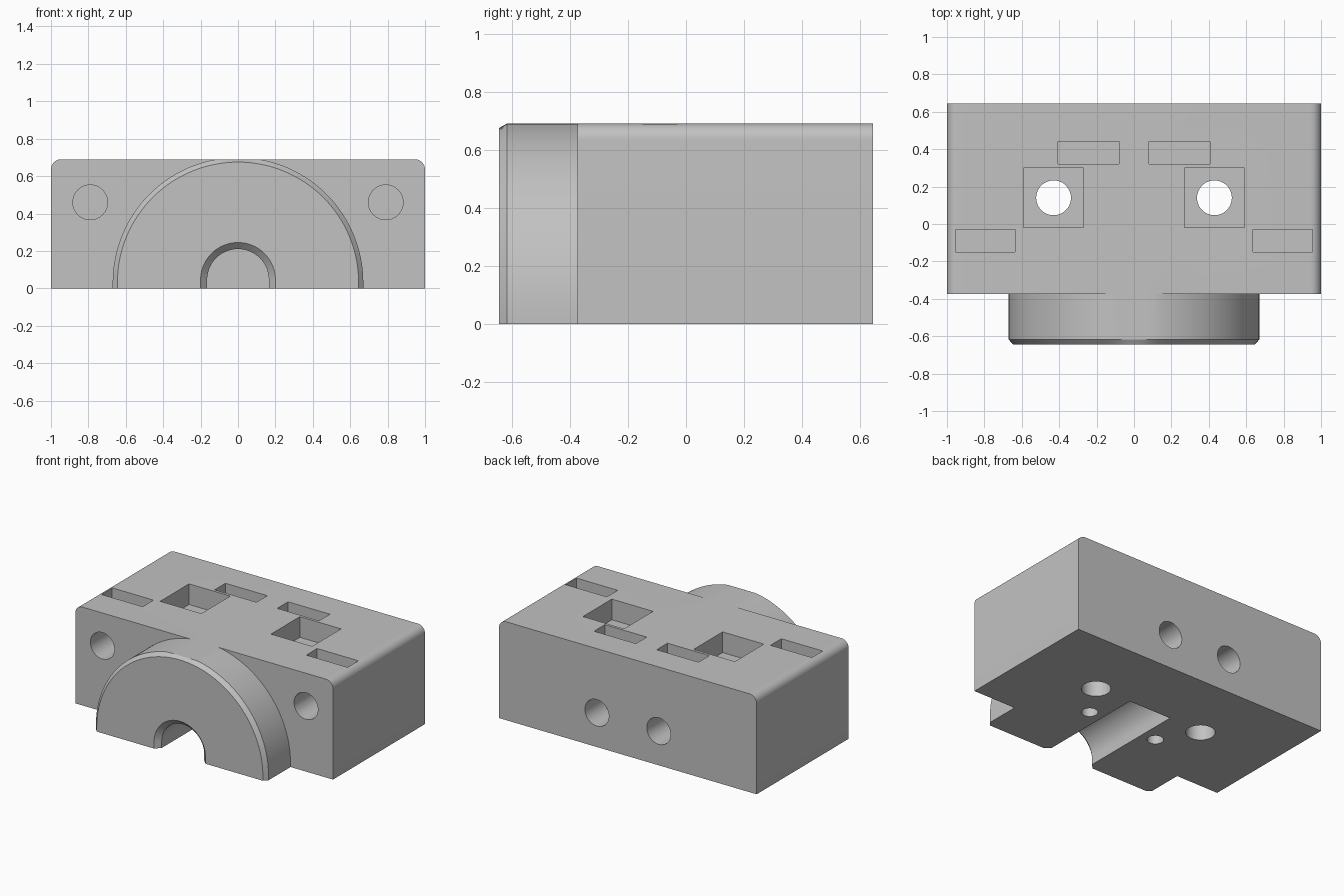
import bpy, bmesh
from math import pi, sin, cos
from mathutils import Matrix

if "Cube" in bpy.data.objects:
    bpy.data.objects.remove(bpy.data.objects["Cube"])

grey = bpy.data.materials.new("plain_grey")
grey.use_nodes = True
colour = (0.54, 0.54, 0.54, 1)
grey.diffuse_color = colour
grey.node_tree.nodes["Principled BSDF"].inputs["Base Color"].default_value = colour

TOP, BACK, FACE, FRONT = 0.69, 0.645, -0.375, -0.645
HOLE = 0.093


def finish(name, bm):
    bmesh.ops.recalc_face_normals(bm, faces=bm.faces[:])
    mesh = bpy.data.meshes.new(name)
    bm.to_mesh(mesh)
    bm.free()
    mesh.materials.append(grey)
    obj = bpy.data.objects.new(name, mesh)
    bpy.context.scene.collection.objects.link(obj)
    return obj


def loft(name, sections):
    """Skin matching x-z outlines placed along y."""
    bm = bmesh.new()
    rings = [[bm.verts.new((x, y, z)) for x, z in pts] for y, pts in sections]
    n = len(rings[0])
    for a, b in zip(rings, rings[1:]):
        for i in range(n):
            j = (i + 1) % n
            bm.faces.new((a[i], a[j], b[j], b[i]))
    bm.faces.new(rings[0])
    bm.faces.new(rings[-1])
    return finish(name, bm)


def arc(x, z, r, start, end, steps):
    angles = [start + (end - start) * i / steps for i in range(steps + 1)]
    return [(x + r * cos(a), z + r * sin(a)) for a in angles]


def arch(r, centre, foot, steps=64):
    pts = [(r, foot)] + arc(0, centre, r, 0, pi, steps) + [(-r, foot)]
    return [(x, min(z, TOP)) for x, z in pts]


def box(name, x, y, sx, sy, floor):
    height = TOP + 0.1 - floor
    bm = bmesh.new()
    bmesh.ops.create_cube(bm, size=1, matrix=Matrix.Translation((x, y, floor + height / 2))
                          @ Matrix.Diagonal((sx, sy, height, 1)))
    return finish(name, bm)


def drill(name, centre, r, length, axis):
    bm = bmesh.new()
    turn = Matrix.Rotation(pi / 2, 4, 'X') if axis == 'y' else Matrix()
    bmesh.ops.create_cone(bm, cap_ends=True, segments=48, radius1=r, radius2=r,
                          depth=length, matrix=Matrix.Translation(centre) @ turn)
    return finish(name, bm)


def combine(target, tool, operation):
    mod = target.modifiers.new("boolean", 'BOOLEAN')
    mod.object, mod.operation, mod.solver = tool, operation, 'EXACT'
    bpy.context.view_layer.objects.active = target
    bpy.ops.object.modifier_apply(modifier=mod.name)
    bpy.data.objects.remove(tool)


# Main block with rounded upper long edges
R = 0.055
outline = ([(1, 0)] + arc(1 - R, TOP - R, R, 0, pi / 2, 10)
           + arc(R - 1, TOP - R, R, pi / 2, pi, 10) + [(-1, 0)])
block = loft("clamp_block", [(FACE, outline), (BACK, outline)])

# Half-round boss with a chamfered front rim
boss = loft("round_boss", [(FRONT, arch(0.645, 0.03, 0)),
                           (FRONT + 0.027, arch(0.67, 0.03, 0)),
                           (FACE + 0.1, arch(0.67, 0.03, 0))])
combine(block, boss, 'UNION')

# Blind bore along the underside, flared at its mouth
cutters = [loft("bore", [(FRONT - 0.01, arch(0.21, 0.045, -0.1)),
                         (FRONT + 0.035, arch(0.165, 0.045, -0.1)),
                         (0.156, arch(0.165, 0.045, -0.1))])]

for s in (-1, 1):
    cutters += [
        # Square recesses with vertical through holes
        box("square_recess", s * 0.43, 0.14, 0.32, 0.32, TOP - 0.145),
        drill("vertical_hole", (s * 0.43, 0.14, 0.35), HOLE, 1.2, 'z'),
        # Narrow pockets in the top
        box("rear_pocket", s * 0.243, 0.38, 0.325, 0.12, 0.08),
        box("front_pocket", s * 0.795, -0.09, 0.32, 0.12, 0.30),
        # Horizontal bolt holes reaching past the pockets
        drill("front_bolt_hole", (s * 0.79, -0.2, 0.46), HOLE, 0.5, 'y'),
        drill("rear_bolt_hole", (s * 0.24, 0.5, 0.24), HOLE, 0.5, 'y'),
        # Small pilot holes underneath
        drill("pilot_hole", (s * 0.27, -0.113, 0.05), 0.052, 0.4, 'z'),
    ]
for cutter in cutters:
    combine(block, cutter, 'DIFFERENCE')

# Smooth the curved walls, keep edges crisp
bpy.ops.object.select_all(action='DESELECT')
block.select_set(True)
bpy.context.view_layer.objects.active = block
bpy.ops.object.shade_smooth_by_angle(angle=pi / 7)
